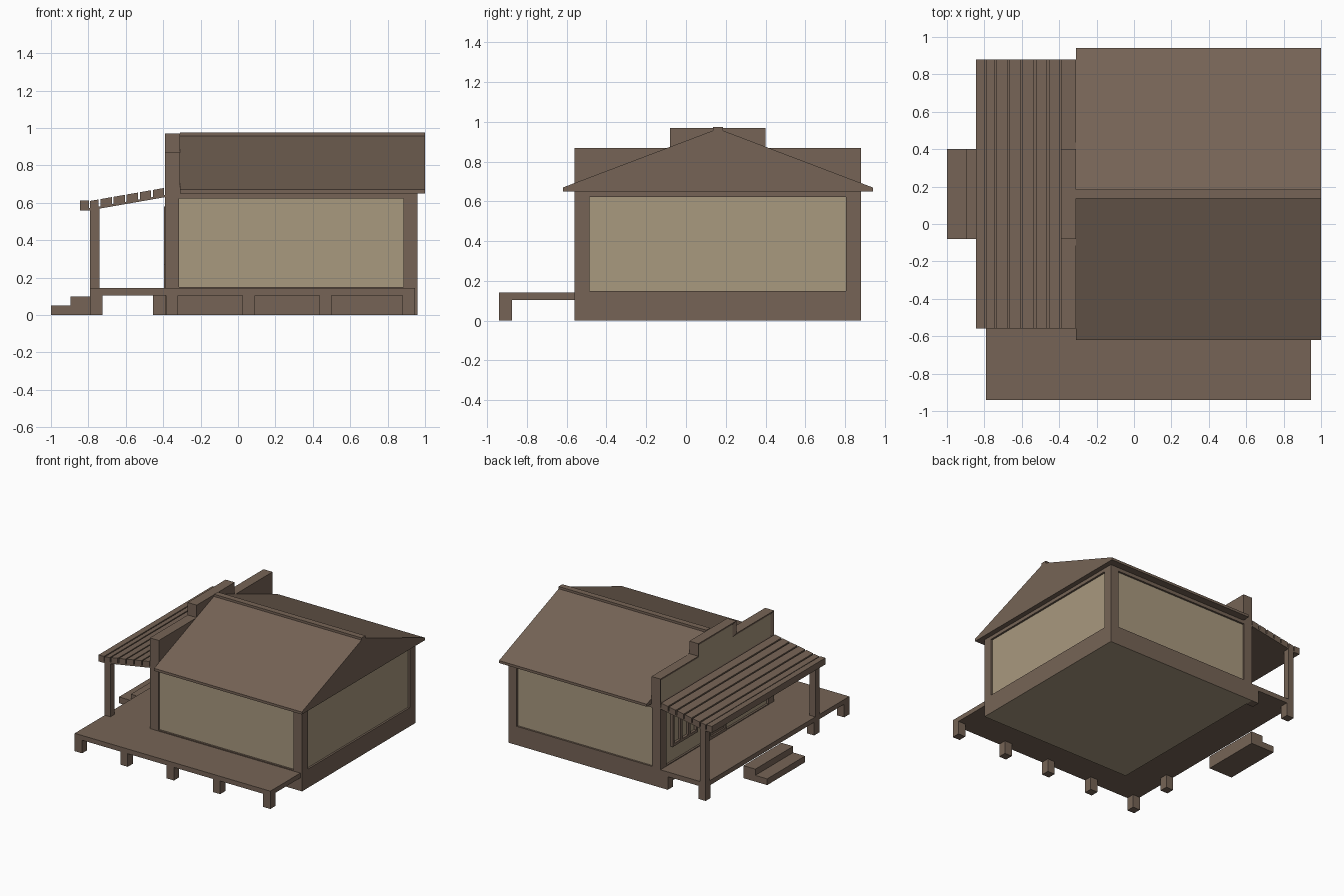
import bpy
import bmesh

cube = bpy.data.objects.get("Cube")
if cube:
    bpy.data.objects.remove(cube)


def material(name, rgb):
    m = bpy.data.materials.new(name)
    m.use_nodes = True
    color = (*rgb, 1)
    m.diffuse_color = color
    bsdf = next(n for n in m.node_tree.nodes if n.type == 'BSDF_PRINCIPLED')
    bsdf.inputs["Base Color"].default_value = color
    return m


MATS = [material("brown_timber", (0.181, 0.127, 0.093)),
        material("tan_plaster", (0.397, 0.319, 0.212))]
TIMBER, PLASTER = 0, 1


def finish(name, bm):
    bmesh.ops.recalc_face_normals(bm, faces=bm.faces[:])
    mesh = bpy.data.meshes.new(name)
    bm.to_mesh(mesh)
    bm.free()
    for m in MATS:
        mesh.materials.append(m)
    obj = bpy.data.objects.new(name, mesh)
    bpy.context.collection.objects.link(obj)
    return obj


def prism_mesh(points, axis, start, end):
    """Extrude a closed outline along x (outline in y, z) or y (outline in x, z)."""
    bm = bmesh.new()
    if axis == 'x':
        verts = [bm.verts.new((start, p, z)) for p, z in points]
        move = (end - start, 0, 0)
    else:
        verts = [bm.verts.new((p, start, z)) for p, z in points]
        move = (0, end - start, 0)
    face = bm.faces.new(verts)
    result = bmesh.ops.extrude_face_region(bm, geom=[face], use_keep_orig=True)
    new = [v for v in result["geom"] if isinstance(v, bmesh.types.BMVert)]
    bmesh.ops.translate(bm, verts=new, vec=move)
    bmesh.ops.recalc_face_normals(bm, faces=bm.faces[:])
    return bm


def box(name, x, y, z, mat=TIMBER, bottom=None):
    bm = prism_mesh([(x[0], z[0]), (x[1], z[0]), (x[1], z[1]), (x[0], z[1])],
                    'y', y[0], y[1])
    for f in bm.faces:
        f.material_index = mat
        if bottom is not None and f.normal.z < -0.5:
            f.material_index = bottom
    return finish(name, bm)


# House walls: recessed plaster core framed by timber
X0, X1, Y0, Y1 = -0.39, 0.96, -0.56, 0.88
R, W = 0.015, 0.075
box("wall_core", (X0 + R, X1 - R), (Y0 + R, Y1 - R), (0.14, 0.64), PLASTER)
box("wall_base", (X0, X1), (Y0, Y1), (0, 0.15), TIMBER, PLASTER)
box("wall_top_band", (X0, X1), (Y0, Y1), (0.622, 0.65))
for xn, xs in (("right", (X0, X0 + W)), ("left", (X1 - W, X1))):
    for yn, ys in (("front", (Y0, Y0 + W)), ("back", (Y1 - W, Y1))):
        box(f"corner_post_{yn}_{xn}", xs, ys, (0.15, 0.622))

# Main gable roof with a flat ridge cap
finish("gable_roof", prism_mesh(
    [(-0.62, 0.65), (-0.62, 0.67), (0.137, 0.957), (0.137, 0.975), (0.185, 0.975),
     (0.185, 0.957), (0.94, 0.67), (0.94, 0.65)], 'x', -0.31, 1.0))

# Stepped parapet with a recessed plaster panel
bm = prism_mesh([(Y0, 0.65), (Y1, 0.65), (Y1, 0.87), (0.40, 0.87), (0.40, 0.97),
                 (-0.08, 0.97), (-0.08, 0.87), (Y0, 0.87)], 'x', X0, -0.31)
panel = [f for f in bm.faces if f.normal.x < -0.5]
bmesh.ops.inset_region(bm, faces=panel, thickness=0.035)
for f in panel:
    f.material_index = PLASTER
    bmesh.ops.translate(bm, verts=f.verts[:], vec=(R, 0, 0))
finish("stepped_parapet", bm)


# Porch windows and door on the recessed wall
def framed_opening(name, y, z, bars):
    x = (X0 - 0.005, X0 + R + 0.002)
    t = 0.022
    for side, a in (("lower", z[0]), ("upper", z[1] - t)):
        box(f"{name}_{side}_rail", x, y, (a, a + t))
    step = (y[1] - y[0] - t) / (bars + 1)
    for i in range(bars + 2):
        a = y[0] + i * step
        box(f"{name}_upright_{i}", x, (a, a + t), (z[0] + t, z[1] - t))


framed_opening("back_window", (0.41, 0.73), (0.27, 0.58), 2)
framed_opening("front_window", (-0.41, -0.09), (0.27, 0.58), 2)
framed_opening("door_frame", (0.05, 0.27), (0.145, 0.58), 0)
box("door_leaf", (X0 + 0.008, X0 + R + 0.002), (0.07, 0.25), (0.145, 0.56))

# L-shaped deck and its short legs
DX, DY = -0.79, -0.94
box("front_deck", (DX, 0.945), (DY, Y0), (0.105, 0.143))
box("side_deck", (DX, X0), (Y0, Y1), (0.105, 0.143))
L = 0.065
legs = [(x, DY) for x in (DX, -0.385, 0.025, 0.435, 0.88)]
legs += [(DX, Y0), (DX, Y1 - L), (X0 - L, Y1 - L)]
for i, (x, y) in enumerate(legs):
    box(f"deck_leg_{i}", (x, x + L), (y, y + L), (0, 0.105))

# Entry steps
box("lower_step", (-1.0, -0.895), (-0.08, 0.40), (0, 0.05))
box("upper_step", (-0.895, DX), (-0.08, 0.40), (0, 0.10))


# Sloped slatted porch roof
def slope(x):
    return 0.61 + (x - DX) * 0.175


def sloped_board(name, a, b, top, low):
    finish(name, prism_mesh([(a, slope(a) - low), (b, slope(b) - low),
                             (b, slope(b) - top), (a, slope(a) - top)], 'y', Y0, Y1))


box("porch_front_beam", (-0.845, -0.797), (Y0, Y1), (0.56, 0.612))
sloped_board("porch_roof_sheet", -0.80, X0, 0.038, 0.05)
edges = (-0.795, -0.74, -0.67, -0.60, -0.53, -0.46, -0.39)
for i, (a, b) in enumerate(zip(edges, edges[1:])):
    sloped_board(f"porch_slat_{i}", a + 0.005, b - 0.005, 0, 0.038)

# Porch posts
for name, y in (("front", Y0), ("back", Y1 - 0.05)):
    box(f"porch_post_{name}", (DX, DX + 0.05), (y, y + 0.05), (0.143, 0.57))
